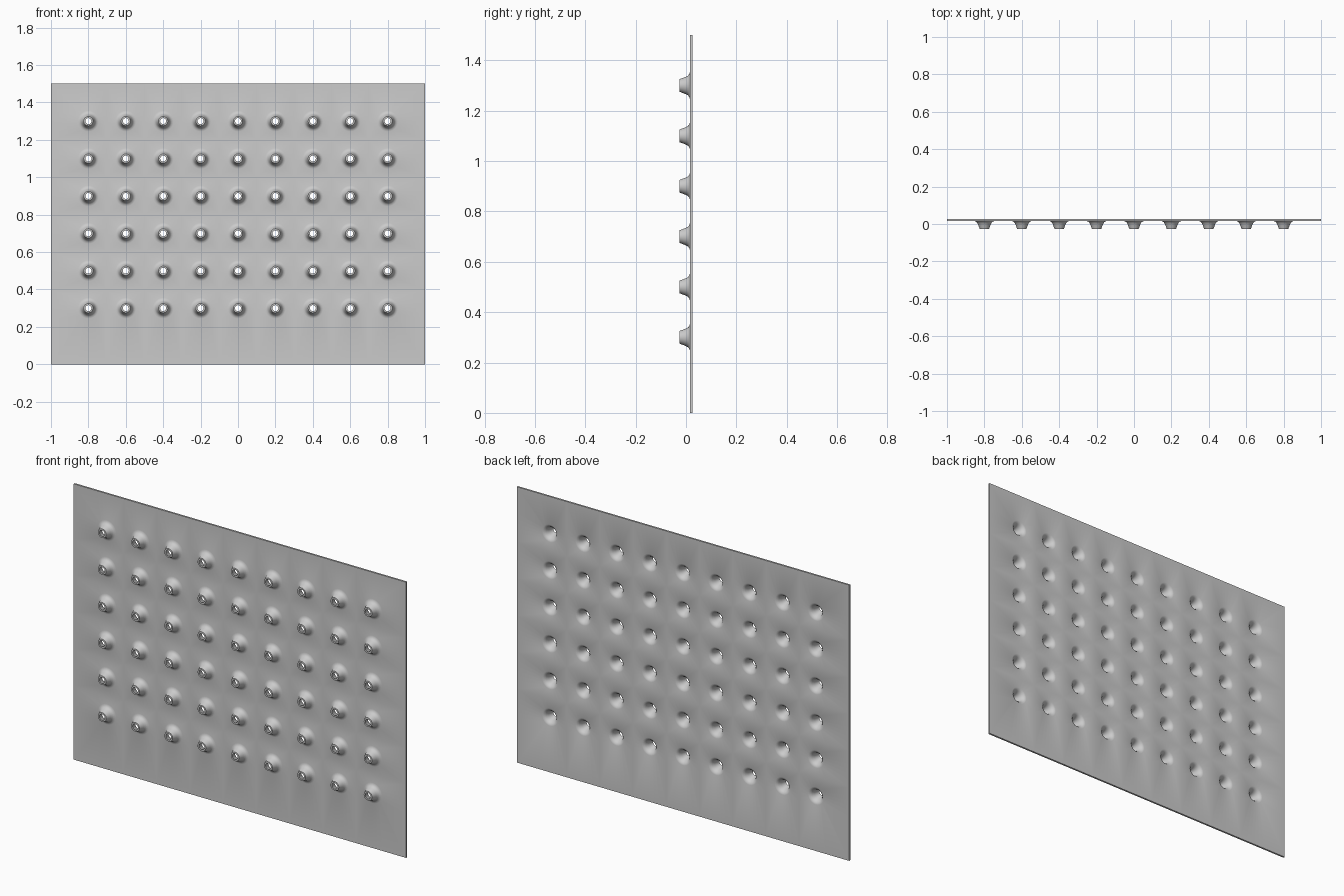
import bpy, bmesh, math

if "Cube" in bpy.data.objects:
    bpy.data.objects.remove(bpy.data.objects["Cube"])

SEGMENTS = 24
PITCH = 0.2
FRONT, BACK = 0.016, 0.026

steel = bpy.data.materials.new("grey steel")
steel.use_nodes = True
grey = (0.6, 0.6, 0.6, 1)
steel.diffuse_color = grey
steel.node_tree.nodes["Principled BSDF"].inputs["Base Color"].default_value = grey

# Wall of one flared hole as (radius, y): front face, out to the rim, back inside
profile = [(0.056, FRONT), (0.047, 0.014), (0.039, 0.008), (0.034, -0.002),
           (0.029, -0.015), (0.025, -0.026), (0.016, -0.026), (0.020, -0.013),
           (0.025, 0.002), (0.031, 0.015), (0.039, 0.023), (0.048, BACK)]

bm = bmesh.new()


def square_ring(cx, cz, y):
    """Cell outline; the outermost cells stretch to the sheet's edges."""
    ring = []
    for i in range(SEGMENTS):
        a = math.tau * i / SEGMENTS
        k = PITCH / 2 / max(abs(math.cos(a)), abs(math.sin(a)))
        x, z = cx + k * math.cos(a), cz + k * math.sin(a)
        if abs(x) > 0.899:
            x = math.copysign(1, x)
        if z < 0.201:
            z = 0
        elif z > 1.399:
            z = 1.5
        ring.append(bm.verts.new((x, y, z)))
    return ring


def round_ring(cx, cz, r, y):
    return [bm.verts.new((cx + r * math.cos(math.tau * i / SEGMENTS), y,
                          cz + r * math.sin(math.tau * i / SEGMENTS)))
            for i in range(SEGMENTS)]


# Sheet cells, each with one raised hole
for col in range(9):
    for row in range(6):
        cx, cz = (col - 4) * PITCH, 0.3 + row * PITCH
        rings = [square_ring(cx, cz, FRONT)]
        rings += [round_ring(cx, cz, r, y) for r, y in profile]
        rings.append(square_ring(cx, cz, BACK))
        for a, b in zip(rings, rings[1:]):
            for i in range(SEGMENTS):
                j = (i + 1) % SEGMENTS
                bm.faces.new((a[i], a[j], b[j], b[i]))

# Weld the cells and close the sheet's outer edge
bmesh.ops.remove_doubles(bm, verts=bm.verts[:], dist=0.0005)
bmesh.ops.bridge_loops(bm, edges=[e for e in bm.edges if e.is_boundary])
bmesh.ops.recalc_face_normals(bm, faces=bm.faces[:])

mesh = bpy.data.meshes.new("perforated_sheet")
bm.to_mesh(mesh)
bm.free()
mesh.materials.append(steel)
sheet = bpy.data.objects.new("perforated_sheet", mesh)
bpy.context.collection.objects.link(sheet)

bpy.ops.object.select_all(action="DESELECT")
sheet.select_set(True)
bpy.context.view_layer.objects.active = sheet
bpy.ops.object.shade_smooth_by_angle(angle=math.radians(40))
